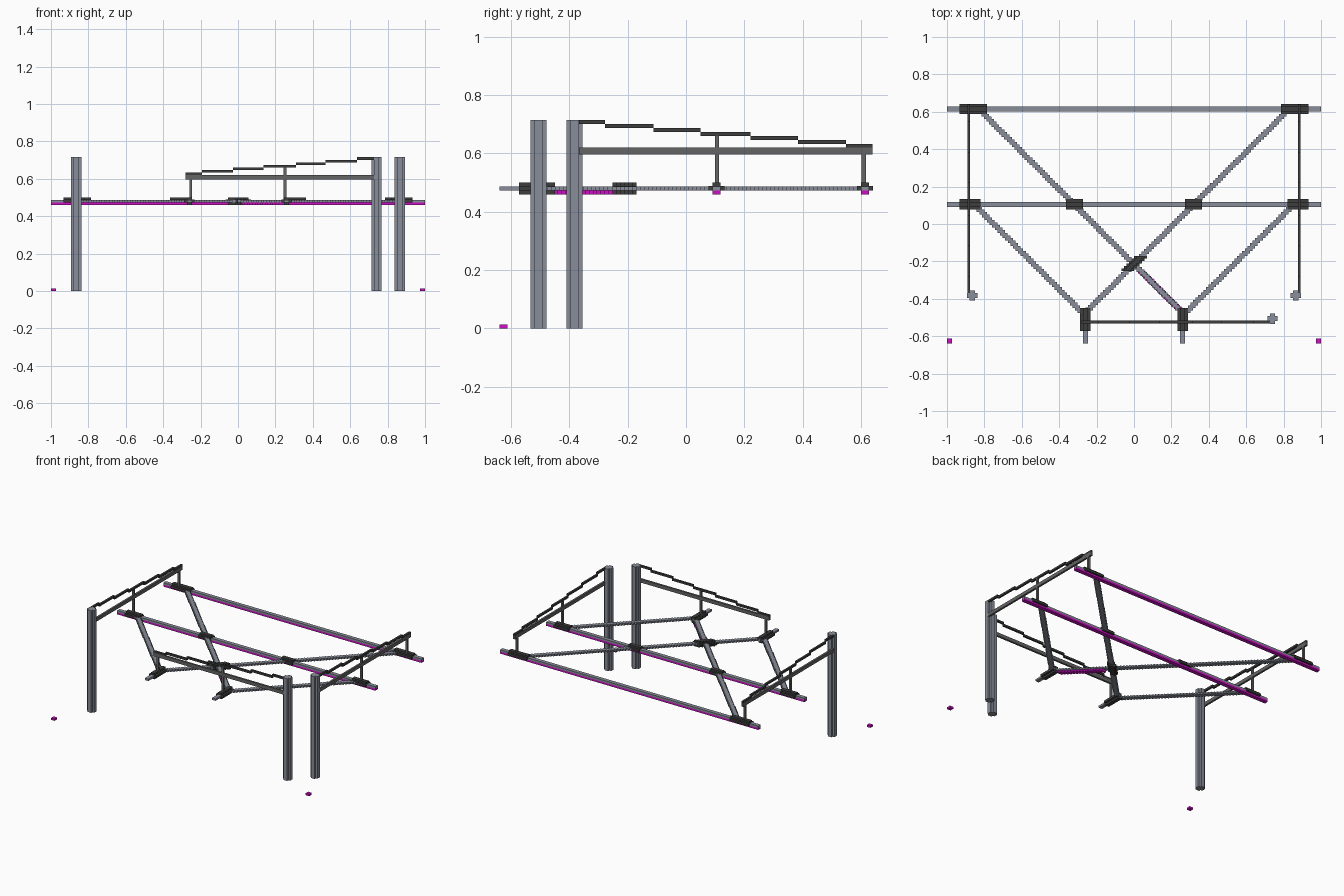
import bpy, bmesh
from mathutils import Matrix, Vector

if "Cube" in bpy.data.objects:
    bpy.data.objects.remove(bpy.data.objects["Cube"], do_unlink=True)

V = 0.0137                       # basic block size
Z1, Z2, Z3, Z4 = 0.4595, 0.4732, 0.4869, 0.5006   # layers of the overhead grid


def material(name, rgb):
    m = bpy.data.materials.new(name)
    m.use_nodes = True
    m.diffuse_color = (*rgb, 1)
    m.node_tree.nodes["Principled BSDF"].inputs["Base Color"].default_value = (*rgb, 1)
    return m


STEEL = material("blue grey steel", (0.25, 0.27, 0.32))
GREY = material("mid grey", (0.13, 0.13, 0.13))
DARK = material("dark grey", (0.048, 0.048, 0.048))
MAGENTA = material("magenta", (0.60, 0.005, 0.55))


def build(name, mat, boxes):
    """One object from boxes given as (x0, x1, y0, y1, z0, z1)."""
    bm = bmesh.new()
    for x0, x1, y0, y1, z0, z1 in boxes:
        mid = Vector((x0 + x1, y0 + y1, z0 + z1)) / 2
        size = (abs(x1 - x0), abs(y1 - y0), abs(z1 - z0), 1)
        bmesh.ops.create_cube(bm, size=1, matrix=Matrix.Translation(mid) @ Matrix.Diagonal(size))
    me = bpy.data.meshes.new(name)
    bm.to_mesh(me)
    bm.free()
    me.materials.append(mat)
    ob = bpy.data.objects.new(name, me)
    bpy.context.collection.objects.link(ob)
    return ob


def stair(x, y0, y1, slope, width, z0, z1):
    """Rows of blocks stepping diagonally from (x, y0) up to y1."""
    n = round((y1 - y0) / V)
    step = (y1 - y0) / n
    return [(x + slope * (i + .5) * step - width / 2, x + slope * (i + .5) * step + width / 2,
             y0 + i * step, y0 + (i + 1) * step, z0, z1) for i in range(n)]


# Posts with a cross-shaped section
for name, x, y in (("right_post", -0.865, -0.382), ("left_post", 0.865, -0.382),
                   ("front_post", 0.74, -0.506)):
    build(name, STEEL, [(x - a * V, x + a * V, y - b * V, y + b * V, 0, 0.715)
                        for a, b in ((2, 1), (1, 2))])

# Long cross tracks with a magenta strip below
for name, y in (("back", 0.615), ("middle", 0.105)):
    build(name + "_track", STEEL, [(-1, 1, y - V, y + V, Z2, Z3)])
    build(name + "_track_strip", MAGENTA, [(-1, 1, y - V, y + V, Z1, Z2)])

# Diagonal tracks, front stubs and the strip under one diagonal
for side, s in (("left", 1), ("right", -1)):
    build(side + "_long_diagonal", STEEL, stair(-s * 0.26, -0.475, 0.615, s, 3 * V, Z2, Z3))
    build(side + "_short_diagonal", STEEL, stair(s * 0.26, -0.49, 0.105, s, 3 * V, Z2, Z3))
    build(side + "_front_stub", STEEL, [(s * 0.26 - V, s * 0.26 + V, -0.64, -0.45, Z2, Z3)])
build("diagonal_strip", MAGENTA, stair(0.24, -0.455, -0.25, -1, 3 * V, Z1, Z2))

# Clamps at the joints
E = 0.001
for side, s in (("left", 1), ("right", -1)):
    for name, x0, x1, y in (("back", 0.787, 0.933, 0.615), ("outer", 0.82, 0.933, 0.105),
                            ("inner", 0.272, 0.363, 0.105)):
        build(f"{side}_{name}_clamp", DARK,
              [(s * x0, s * x1, y - 2 * V, y + 2 * V, Z2 - E, Z3 + E),
               (s * x0, s * x1, y - V, y + V, Z3, Z4)])
    x = s * 0.26
    build(side + "_front_clamp", DARK,
          [(x - 2 * V, x + 2 * V, -0.573, -0.45, Z2 - E, Z3 + E),
           (x - V, x + V, -0.573, -0.45, Z1, Z4)])
build("centre_clamp", DARK, stair(-0.04, -0.252, -0.17, 1, 5 * V, Z2 - E, Z3 + E)
      + stair(-0.04, -0.252, -0.17, 1, 3 * V, Z1, Z4))

# Bracket arms: beam, stepped stay and two hangers, running away from a post
STEPS = (0, 0.09, 0.257, 0.417, 0.589, 0.753, 0.918, 1.008)


def bracket(name, point):
    def boxes(spans):
        result = []
        for t0, t1, z0, z1 in spans:
            (ax, ay), (bx, by), h = point(t0), point(t1), V / 2
            if abs(ax - bx) > abs(ay - by):
                result.append((ax, bx, ay - h, ay + h, z0, z1))
            else:
                result.append((ax - h, ax + h, ay, by, z0, z1))
        return result
    build(name + "_beam", GREY, boxes([(0, 1.008, 0.596, 0.6205)]))
    build(name + "_stay", DARK, boxes([(STEPS[i], STEPS[i + 1], 0.7015 - i * V, 0.7152 - i * V)
                                       for i in range(7)]))
    build(name + "_hangers", GREY, boxes([(0.468, 0.482, Z3, 0.661), (0.971, 0.985, Z3, 0.597)]))


bracket("left_bracket", lambda t: (0.884, -0.368 + t))
bracket("right_bracket", lambda t: (-0.884, -0.368 + t))
bracket("front_bracket", lambda t: (0.726 - t, -0.524))

# Small corner markers on the ground
for side, s in (("left", 1), ("right", -1)):
    build(side + "_marker", MAGENTA, [(s * (1 - 2 * V), s, -0.64, -0.64 + 2 * V, 0, V)])
